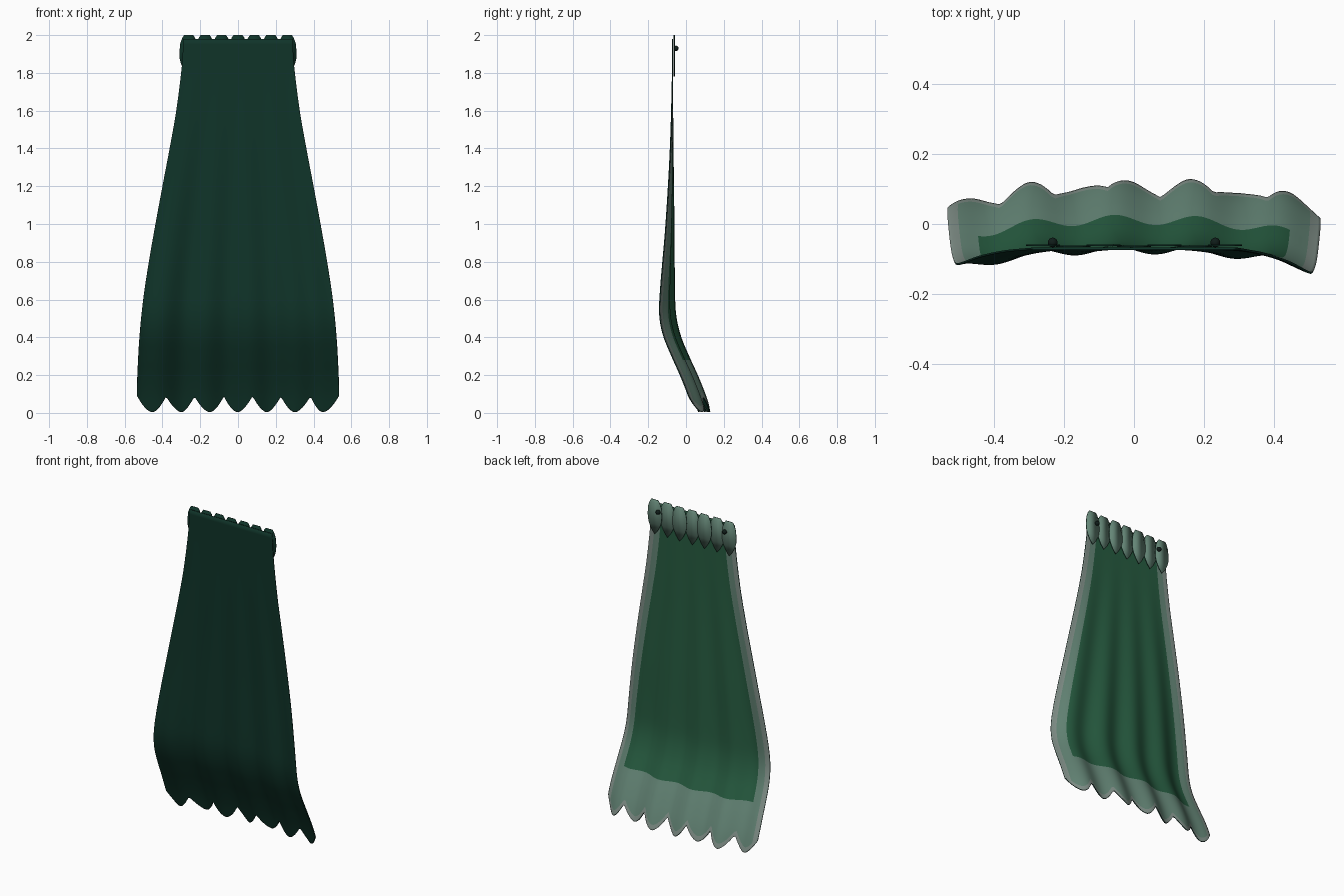
import bpy, bmesh, math

if "Cube" in bpy.data.objects:
    bpy.data.objects.remove(bpy.data.objects["Cube"])

def material(name, rgb):
    m = bpy.data.materials.new(name)
    m.diffuse_color = (*rgb, 1)
    m.use_nodes = True
    m.node_tree.nodes["Principled BSDF"].inputs["Base Color"].default_value = m.diffuse_color
    return m

RIM = material("grey green rim", (0.22, 0.28, 0.25))
PALE = material("pale green border", (0.13, 0.24, 0.185))
LINING = material("green lining", (0.02, 0.107, 0.052))
OUTER = material("dark green outside", (0.005, 0.034, 0.022))
STUD = material("black green stud", (0.005, 0.012, 0.01))

def curve(keys, z):
    """Smooth curve through (z, value) keys."""
    n = len(keys)
    def slope(i):
        a, b = keys[max(i - 1, 0)], keys[min(i + 1, n - 1)]
        return (b[1] - a[1]) / (b[0] - a[0])
    z = min(max(z, keys[0][0]), keys[-1][0])
    i = max(k for k in range(n - 1) if keys[k][0] <= z)
    (z0, v0), (z1, v1) = keys[i], keys[i + 1]
    h = z1 - z0
    t = (z - z0) / h
    return (v0 * (1 + 2 * t) * (1 - t) ** 2 + v1 * t * t * (3 - 2 * t)
            + h * slope(i) * t * (1 - t) ** 2 - h * slope(i + 1) * t * t * (1 - t))

WIDTH = [(0, .53), (.1, .535), (.2, .533), (.4, .522), (.6, .502), (.8, .472),
         (1, .437), (1.2, .40), (1.4, .362), (1.6, .327), (1.85, .296), (1.98, .29)]
DEPTH = [(0, .12), (.1, .088), (.2, .048), (.3, .003), (.4, -.038), (.5, -.062),
         (.6, -.069), (1, -.068), (1.5, -.069), (1.98, -.068)]
EDGE = [(0, .06), (.3, .06), (.5, .06), (1, .028), (1.4, .008), (1.8, 0), (1.98, 0)]
FOLD = [(0, .016), (.5, .013), (1, .007), (1.5, .002), (1.8, 0), (1.98, 0)]
TOP, HEM = 1.98, 0.28

def finish(bm, name, mats, thickness):
    """Make an object whose back faces take the outside colour."""
    me = bpy.data.meshes.new(name)
    bm.to_mesh(me)
    bm.free()
    ob = bpy.data.objects.new(name, me)
    bpy.context.collection.objects.link(ob)
    for m in mats + [OUTER] * len(mats):
        me.materials.append(m)
    s = ob.modifiers.new("thickness", 'SOLIDIFY')
    s.thickness, s.offset = thickness, -1
    s.material_offset = s.material_offset_rim = len(mats)
    bpy.context.view_layer.objects.active = ob
    ob.select_set(True)
    bpy.ops.object.shade_smooth_by_angle(angle=math.radians(40))
    ob.select_set(False)
    return ob

# Cape: columns are rim, border, lining, border, rim
NR, NB, NC = 4, 5, 84
COLS = 2 * (NR + NB) + NC
R_ROWS, P_ROWS, L_ROWS = 4, 14, 60
ROWS = R_ROWS + P_ROWS + L_ROWS

def column_x(i, z):
    hw = curve(WIDTH, z)
    rim, border = 0.03, 0.038 + 0.017 * (1 - z / TOP)
    j = min(i, COLS - i)
    if j <= NR:
        d = rim * j / NR
    elif j <= NR + NB:
        d = rim + border * (j - NR) / NB
    else:
        d = rim + border + (hw - rim - border) * (j - NR - NB) / (NC / 2)
    return (-1 if i <= COLS / 2 else 1) * (hw - d), hw

def hem_z(u):
    """Seven scallops along the bottom."""
    t = abs(((u + 1) * 3.5) % 1 - 0.5) * 2
    return 0.005 + 0.085 * t ** 1.7

bm = bmesh.new()
grid = []
for r in range(ROWS + 1):
    row = []
    for i in range(COLS + 1):
        x0, w0 = column_x(i, 0.08)
        low = hem_z(x0 / w0)
        if r <= R_ROWS:
            z = low + 0.03 * r / R_ROWS
        elif r <= R_ROWS + P_ROWS:
            z = low + 0.03 + (HEM - low - 0.03) * (r - R_ROWS) / P_ROWS
        else:
            z = HEM + (TOP - HEM) * (r - R_ROWS - P_ROWS) / L_ROWS
        x, hw = column_x(i, z)
        u = x / hw
        y = (curve(DEPTH, z) - curve(EDGE, z) * abs(u) ** 2.6
             + curve(FOLD, z) * math.cos(2 * math.pi * (u - 0.34) / 0.445))
        row.append(bm.verts.new((x, y, z)))
    grid.append(row)
for r in range(ROWS):
    for i in range(COLS):
        f = bm.faces.new((grid[r][i], grid[r + 1][i], grid[r + 1][i + 1], grid[r][i + 1]))
        j = min(i, COLS - 1 - i)
        if j < NR or r < R_ROWS:
            f.material_index = 0
        elif j < NR + NB or r < R_ROWS + P_ROWS:
            f.material_index = 1
        else:
            f.material_index = 2
finish(bm, "cape", [RIM, PALE, LINING], 0.006)

# Collar: seven overlapping leaf scales along the inside top
HALF = [(.024, 2.0), (.034, 1.985), (.045, 1.955), (.049, 1.91), (.048, 1.875),
        (.040, 1.845), (.022, 1.81)]
for k in range(-3, 4):
    pts = [(x, z) for x, z in HALF] + [(0, 1.782)] + [(-x, z) for x, z in reversed(HALF)]
    bm = bmesh.new()
    y = -0.059 if k % 2 else -0.062
    f = bm.faces.new([bm.verts.new((x + k * 0.087, y, z)) for x, z in pts])
    f.normal_update()
    if f.normal.y < 0:
        f.normal_flip()
    finish(bm, "collar_scale", [PALE], 0.004)

# Studs that fasten the collar
for side in (-1, 1):
    bpy.ops.mesh.primitive_uv_sphere_add(segments=16, ring_count=10, radius=0.014,
                                         location=(side * 0.233, -0.053, 1.93))
    stud = bpy.context.object
    stud.name = "collar_stud"
    stud.data.materials.append(STUD)
    bpy.ops.object.shade_smooth()
    stud.select_set(False)
